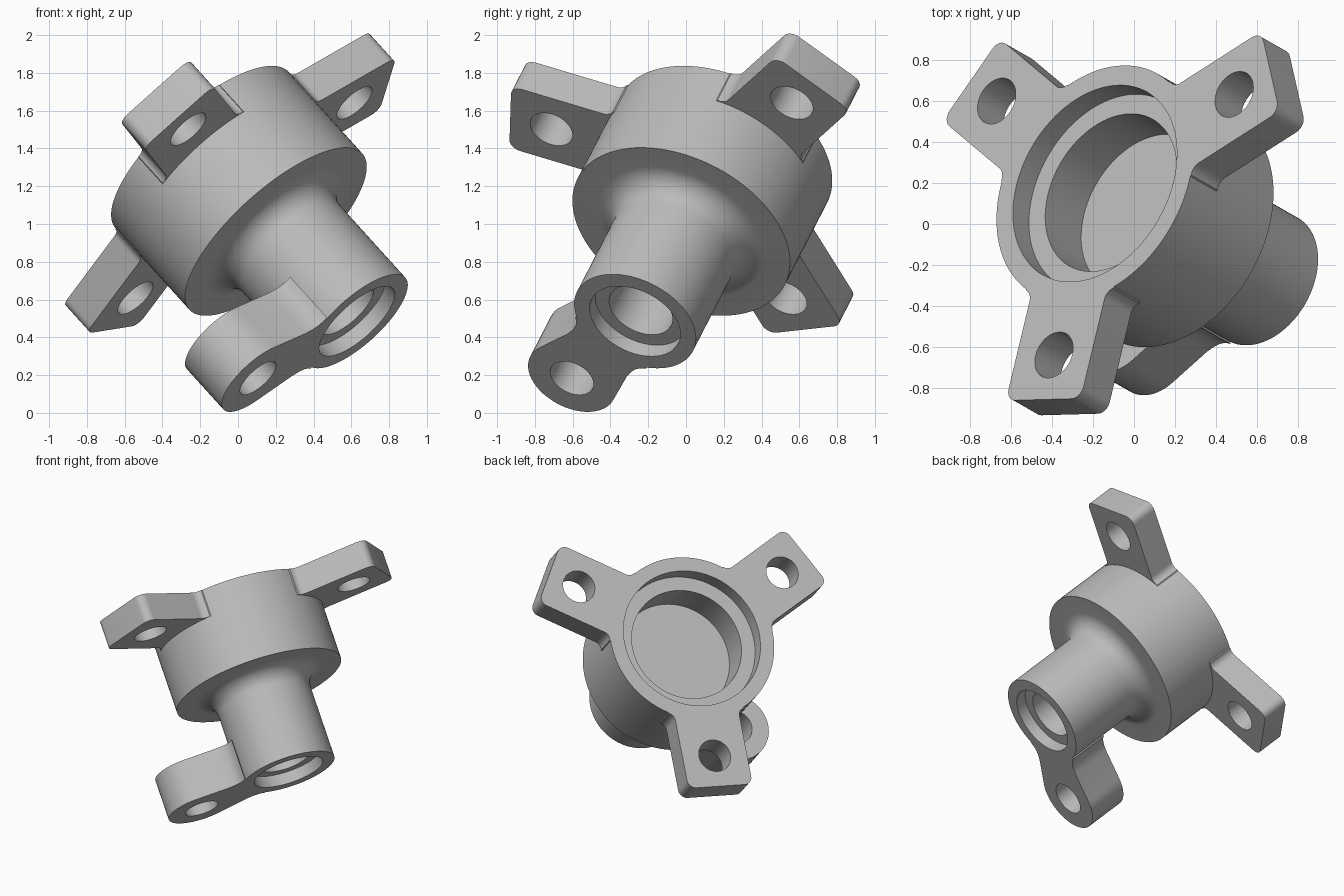
import bpy, bmesh
from math import sin, cos, pi, radians
from mathutils import Matrix, Vector

cube = bpy.data.objects.get("Cube")
if cube:
    bpy.data.objects.remove(cube, do_unlink=True)

# Local frame: z runs up the bore axis from the small end, x points along the first lug
up = Vector((-0.628, 0.358, 0.694)).normalized()
ex = Vector((0.758, 0.485, 0.436))
ex = (ex - up * ex.dot(up)).normalized()
frame = Matrix((ex, up.cross(ex), up)).transposed().to_4x4()
frame.translation = (0.63, -0.27, 0.485)

grey = bpy.data.materials.new("cast grey")
grey.use_nodes = True
grey.diffuse_color = (0.5, 0.5, 0.5, 1)
grey.node_tree.nodes["Principled BSDF"].inputs["Base Color"].default_value = (0.5, 0.5, 0.5, 1)

HEIGHT, SHOULDER = 1.31, 0.685


def arc(cx, cy, r, start, end, steps):
    """Points on an arc, angles in degrees."""
    angles = [radians(start + (end - start) * i / steps) for i in range(steps + 1)]
    return [(cx + r * cos(a), cy + r * sin(a)) for a in angles]


def finish(bm, name):
    bmesh.ops.recalc_face_normals(bm, faces=bm.faces)
    mesh = bpy.data.meshes.new(name)
    bm.to_mesh(mesh)
    bm.free()
    mesh.materials.append(grey)
    obj = bpy.data.objects.new(name, mesh)
    bpy.context.collection.objects.link(obj)
    obj.matrix_world = frame
    return obj


def lathe(name, profile, steps=96):
    bm = bmesh.new()
    verts = [bm.verts.new((r, 0, z)) for r, z in profile]
    edges = [bm.edges.new(pair) for pair in zip(verts, verts[1:])]
    bmesh.ops.spin(bm, geom=verts + edges, cent=(0, 0, 0), axis=(0, 0, 1),
                   angle=2 * pi, steps=steps, use_merge=True)
    bmesh.ops.remove_doubles(bm, verts=bm.verts, dist=1e-5)
    return finish(bm, name)


def plate(name, outline, hole, z, thickness, turn):
    """Extruded outline with a round hole, turned about the axis."""
    bm = bmesh.new()
    edges = []
    for loop in (outline, hole):
        verts = [bm.verts.new((x, y, z)) for x, y in loop]
        edges += [bm.edges.new((v, verts[i - 1])) for i, v in enumerate(verts)]
    bmesh.ops.triangle_fill(bm, edges=edges, use_beauty=True, use_dissolve=False)
    new = bmesh.ops.extrude_face_region(bm, geom=bm.faces[:])["geom"]
    moved = [g for g in new if isinstance(g, bmesh.types.BMVert)]
    bmesh.ops.translate(bm, verts=moved, vec=(0, 0, thickness))
    bmesh.ops.rotate(bm, verts=bm.verts, cent=(0, 0, 0),
                     matrix=Matrix.Rotation(radians(turn), 3, "Z"))
    return finish(bm, name)


def mirrored(half):
    return half + [(x, -y) for x, y in reversed(half)]


# Turned body: blind small bore, neck with fillet, drum, stepped large bore
fillet = 0.13
profile = [(0, 0.6), (0.18, 0.6), (0.18, 0.085), (0.257, 0.085), (0.257, 0), (0.345, 0)]
profile += arc(0.345 + fillet, SHOULDER - fillet, fillet, 180, 90, 10)
profile += [(0.617, SHOULDER), (0.617, HEIGHT), (0.514, HEIGHT), (0.514, HEIGHT - 0.125),
            (0.412, HEIGHT - 0.125), (0.412, HEIGHT - 0.405), (0, HEIGHT - 0.405)]
housing = lathe("bearing_housing", profile)

# Three mounting lugs flush with the large end
half_width, tip, corner, blend = 0.245, 1.13, 0.06, 0.06
lug_half = [(0.54, 0.29)] + arc(0.61, half_width + blend, blend, 200, 270, 6)
lug_half += arc(tip - corner, half_width - corner, corner, 90, 0, 6)
lug_hole = arc(0.897, 0, 0.12, 0, 352.5, 47)
parts = [plate(f"mounting_lug_{i + 1}", mirrored(lug_half), lug_hole,
               HEIGHT - 0.205, 0.205, 120 * i) for i in range(3)]

# Waisted lever arm flush with the small end
arm_half = [(0.265, 0.0), (0.265, 0.235), (0.29, 0.213), (0.32, 0.199), (0.36, 0.193), (0.41, 0.196)]
arm_half += arc(0.69, 0, 0.248, 102, 6, 16)
arm_half = arm_half[1:]
parts.append(plate("lever_arm", mirrored(arm_half), arc(0.69, 0, 0.123, 0, 352.5, 47),
                   0, 0.31, 180))

# Weld everything into one casting
bpy.context.view_layer.objects.active = housing
for part in parts:
    mod = housing.modifiers.new(part.name, "BOOLEAN")
    mod.operation, mod.solver, mod.object = "UNION", "EXACT", part
    bpy.ops.object.modifier_apply(modifier=mod.name)
    bpy.data.objects.remove(part, do_unlink=True)

bpy.ops.object.select_all(action="DESELECT")
housing.select_set(True)
bpy.ops.object.shade_smooth_by_angle(angle=radians(30))
